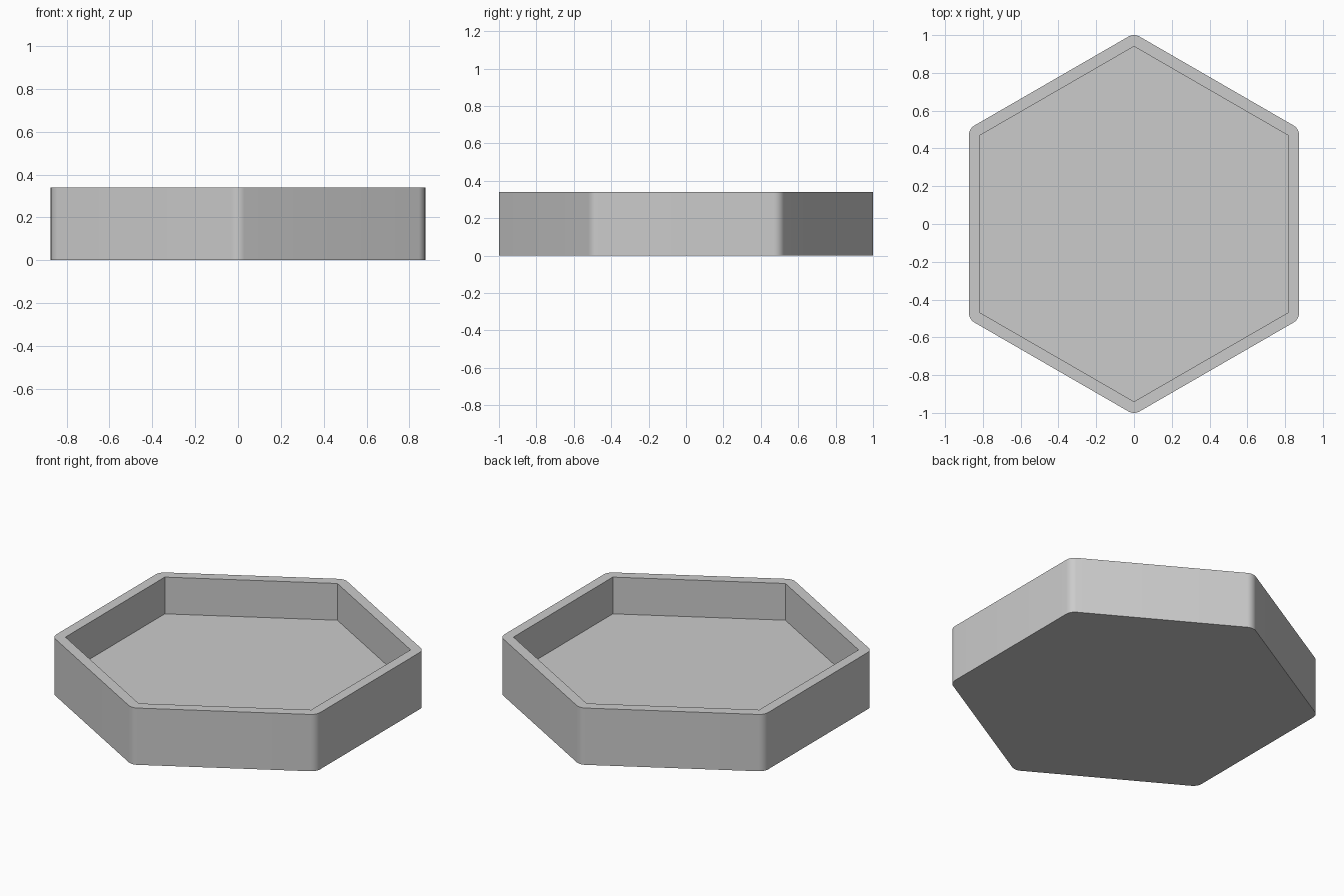
import bpy, bmesh
from math import cos, sin, radians

cube = bpy.data.objects.get("Cube")
if cube:
    bpy.data.objects.remove(cube, do_unlink=True)

HEIGHT, FLOOR = 0.34, 0.12
INNER_RADIUS, WALL = 0.94, 0.06
STEPS = 8  # segments in each rounded corner

grey = bpy.data.materials.new("light_grey")
grey.use_nodes = True
grey.diffuse_color = (0.6, 0.6, 0.6, 1)
grey.node_tree.nodes["Principled BSDF"].inputs["Base Color"].default_value = (0.6, 0.6, 0.6, 1)


def polar(radius, degrees):
    return radius * cos(radians(degrees)), radius * sin(radians(degrees))


bm = bmesh.new()


def ring(points, z):
    return [bm.verts.new((x, y, z)) for x, y in points]


# Hexagon with points on the y axis; the outside is rounded around each inner corner
inner, outer = [], []
for side in range(6):
    angle = 30 + side * 60
    cx, cy = polar(INNER_RADIUS, angle)
    inner.append((cx, cy))
    for step in range(STEPS + 1):
        dx, dy = polar(WALL, angle - 30 + 60 * step / STEPS)
        outer.append((cx + dx, cy + dy))

base, lip = ring(outer, 0), ring(outer, HEIGHT)
rim, floor = ring(inner, HEIGHT), ring(inner, FLOOR)

# Underside, tray floor, outer and inner walls
bm.faces.new(base[::-1])
bm.faces.new(floor)
for low, high in ((base, lip), (rim, floor)):
    for i in range(len(low)):
        j = (i + 1) % len(low)
        bm.faces.new((low[i], low[j], high[j], high[i]))

# Flat rim: a fan at each corner and a strip along each side
for side in range(6):
    start = side * (STEPS + 1)
    end = start + STEPS
    bm.faces.new([rim[side]] + lip[start:end + 1])
    bm.faces.new((rim[side], lip[end], lip[(end + 1) % len(lip)], rim[(side + 1) % 6]))

bmesh.ops.recalc_face_normals(bm, faces=bm.faces[:])
mesh = bpy.data.meshes.new("hexagonal_tray")
bm.to_mesh(mesh)
bm.free()
mesh.materials.append(grey)

tray = bpy.data.objects.new("hexagonal_tray", mesh)
bpy.context.collection.objects.link(tray)
bpy.ops.object.select_all(action="DESELECT")
tray.select_set(True)
bpy.context.view_layer.objects.active = tray
bpy.ops.object.shade_smooth_by_angle(angle=radians(30))
